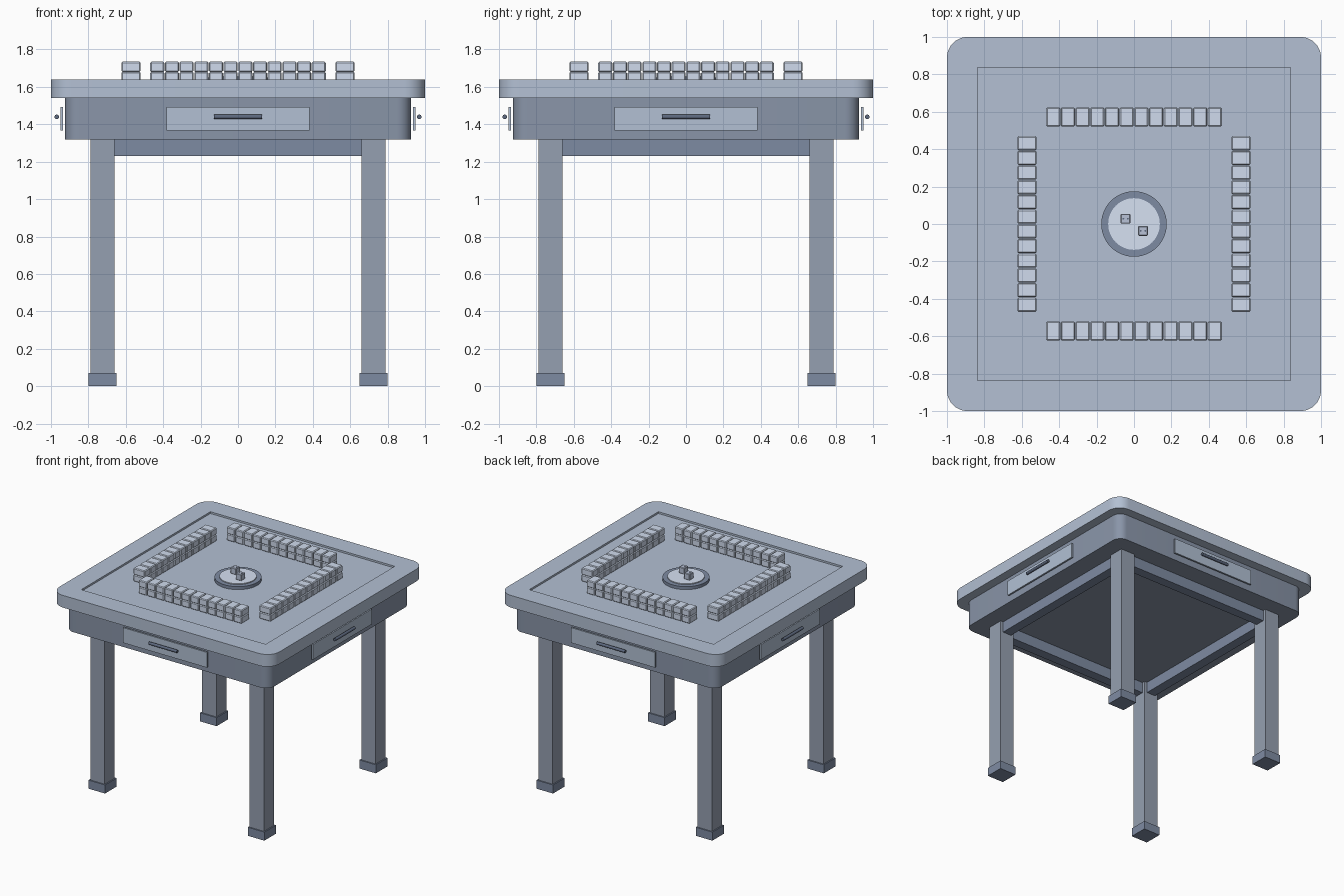
import bpy, bmesh, math
from mathutils import Matrix, Vector

if "Cube" in bpy.data.objects:
    bpy.data.objects.remove(bpy.data.objects["Cube"])


def material(name, rgb):
    """Slate tone given as its shaded screen value (0-255)."""
    m = bpy.data.materials.new(name)
    lin = [((v / 255 / 0.77 + 0.055) / 1.055) ** 2.4 for v in rgb]
    m.diffuse_color = (*lin, 1)
    m.use_nodes = True
    m.node_tree.nodes["Principled BSDF"].inputs["Base Color"].default_value = m.diffuse_color
    return m


MAT_TOP = material("top_slate", (138, 148, 163))
MAT_APRON = material("apron_slate", (106, 115, 130))
MAT_LEG = material("leg_slate", (115, 123, 136))
MAT_DARK = material("dark_slate", (97, 107, 125))
MAT_HANDLE = material("handle_slate", (72, 81, 98))
MAT_DRAWER = material("drawer_slate", (137, 148, 163))
MAT_TILE = material("tile_pale", (160, 169, 183))
MAT_DISC = material("disc_pale", (165, 173, 187))
MAT_DIE = material("die_slate", (142, 150, 166))


def make(name, bm, mat=None, bevel=0, segs=1, smooth=False):
    bmesh.ops.recalc_face_normals(bm, faces=bm.faces)
    mesh = bpy.data.meshes.new(name)
    bm.to_mesh(mesh)
    bm.free()
    if mat:
        mesh.materials.append(mat)
    ob = bpy.data.objects.new(name, mesh)
    bpy.context.collection.objects.link(ob)
    if bevel:
        m = ob.modifiers.new("bevel", 'BEVEL')
        m.width, m.segments = bevel, segs
    if smooth:
        bpy.ops.object.select_all(action='DESELECT')
        ob.select_set(True)
        bpy.context.view_layer.objects.active = ob
        bpy.ops.object.shade_smooth_by_angle(angle=math.radians(35))
    return ob


def add_box(bm, centre, size, rot=Matrix()):
    m = rot @ Matrix.Translation(centre) @ Matrix.Diagonal((*size, 1))
    bmesh.ops.create_cube(bm, size=1, matrix=m)


def add_cyl(bm, centre, r, h, rot=Matrix(), sides=48):
    bmesh.ops.create_cone(bm, cap_ends=True, segments=sides, radius1=r, radius2=r,
                          depth=h, matrix=Matrix.Translation(centre) @ rot)


def rounded_square(half, r, n=8):
    pts = []
    for k, (sx, sy) in enumerate(((1, 1), (-1, 1), (-1, -1), (1, -1))):
        for i in range(n + 1):
            a = (k + i / n) * math.pi / 2
            pts.append((sx * (half - r) + r * math.cos(a), sy * (half - r) + r * math.sin(a)))
    return pts


def add_slab(bm, half, r, z0, z1):
    f = bm.faces.new([bm.verts.new((x, y, z0)) for x, y in rounded_square(half, r)])
    ext = bmesh.ops.extrude_face_region(bm, geom=[f], use_keep_orig=True)
    bmesh.ops.translate(bm, vec=(0, 0, z1 - z0),
                        verts=[v for v in ext['geom'] if isinstance(v, bmesh.types.BMVert)])


TOP, FLOOR, HALF = 1.64, 1.625, 0.838

# Table top with a sunken square playing field
bm = bmesh.new()
add_slab(bm, 1.0, 0.11, 1.54, TOP)
top = make("table_top", bm, MAT_TOP, smooth=True)
bm = bmesh.new()
add_box(bm, (0, 0, FLOOR + 0.1), (HALF * 2, HALF * 2, 0.2))
cutter = make("field_cutter", bm, MAT_TOP)
cutter.hide_render = True
cutter.hide_set(True)
mod = top.modifiers.new("field", 'BOOLEAN')
mod.operation, mod.object, mod.solver = 'DIFFERENCE', cutter, 'EXACT'

# Apron body
bm = bmesh.new()
add_slab(bm, 0.924, 0.075, 1.32, 1.54)
make("apron", bm, MAT_APRON, smooth=True)

# Legs and feet
for sx, sy, label in ((-1, -1, "front_left"), (1, -1, "front_right"),
                      (-1, 1, "back_left"), (1, 1, "back_right")):
    x, y = sx * 0.724, sy * 0.724
    bm = bmesh.new()
    add_box(bm, (x, y, 0.695), (0.13, 0.13, 1.25))
    make(label + "_leg", bm, MAT_LEG)
    bm = bmesh.new()
    add_box(bm, (x, y, 0.035), (0.15, 0.15, 0.07))
    make(label + "_foot", bm, MAT_DARK)

# Parts repeated on each of the four sides
for k, label in enumerate(("front", "right", "back", "left")):
    rot = Matrix.Rotation(k * math.pi / 2, 4, 'Z')

    # Under-frame rail
    bm = bmesh.new()
    add_box(bm, (0, -0.724, 1.275), (1.32, 0.08, 0.09), rot)
    make(label + "_rail", bm, MAT_DARK)

    # Drawer front and bar handle
    bm = bmesh.new()
    add_box(bm, (0, -0.942, 1.43), (0.765, 0.014, 0.125), rot)
    make(label + "_drawer", bm, MAT_DRAWER)
    bm = bmesh.new()
    add_cyl(bm, rot @ Vector((0, -0.969, 1.44)), 0.012, 0.256,
            rot @ Matrix.Rotation(math.pi / 2, 4, 'Y'), 16)
    make(label + "_handle", bm, MAT_HANDLE, smooth=True)

    # Wall of tiles, two layers of twelve
    bm = bmesh.new()
    for i in range(12):
        for j in range(2):
            add_box(bm, ((i - 5.5) * 0.0785, -0.572, FLOOR + 0.0275 + j * 0.055),
                    (0.075, 0.103, 0.055), rot)
    make(label + "_tile_wall", bm, MAT_TILE, 0.006)

# Centre dice tray: ring and raised disc
bm = bmesh.new()
add_cyl(bm, (0, 0, FLOOR + 0.0125), 0.175, 0.025, sides=64)
make("tray_ring", bm, MAT_DARK, smooth=True)
bm = bmesh.new()
add_cyl(bm, (0, 0, FLOOR + 0.016), 0.138, 0.032, sides=64)
make("tray_disc", bm, MAT_DISC, smooth=True)

# Dice with two pips on top
for n, (x, y) in enumerate(((-0.045, 0.028), (0.048, -0.037))):
    z = FLOOR + 0.032
    bm = bmesh.new()
    add_box(bm, (x, y, z + 0.026), (0.052, 0.052, 0.052))
    make(f"die_{n + 1}", bm, MAT_DIE, 0.004)
    bm = bmesh.new()
    for s in (-1, 1):
        add_cyl(bm, (x + s * 0.012, y, z + 0.052), 0.005, 0.004, sides=12)
    make(f"die_{n + 1}_pips", bm, MAT_HANDLE)
